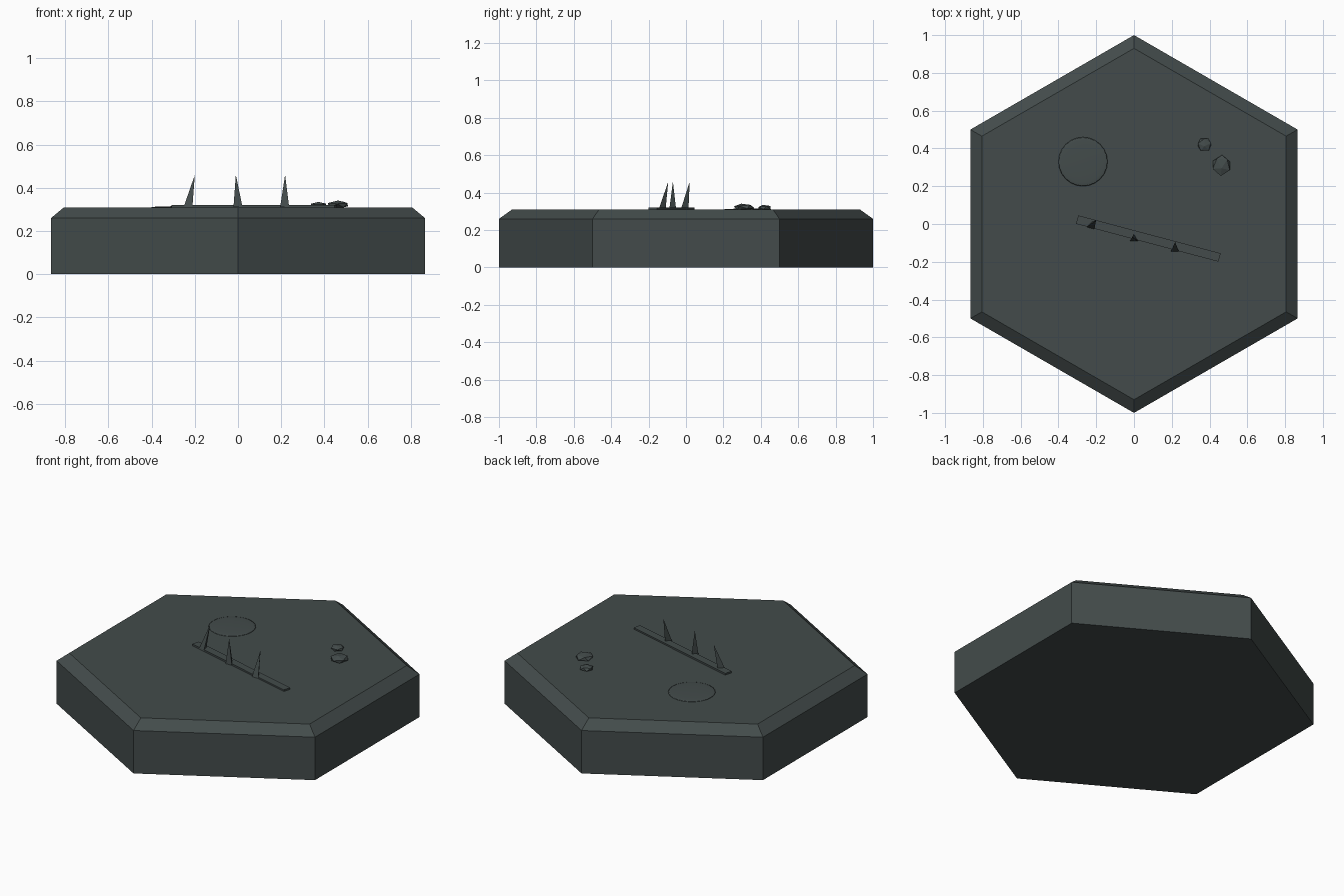
import bpy, bmesh
from math import radians
from mathutils import Matrix, Vector

cube = bpy.data.objects.get("Cube")
if cube:
    bpy.data.objects.remove(cube, do_unlink=True)

slate = bpy.data.materials.new("dark_slate")
slate.use_nodes = True
COLOR = (0.056, 0.071, 0.070, 1)
slate.diffuse_color = COLOR
bsdf = slate.node_tree.nodes["Principled BSDF"]
bsdf.inputs["Base Color"].default_value = COLOR
bsdf.inputs["Roughness"].default_value = 0.9


def finish(name, bm, smooth=False):
    bmesh.ops.recalc_face_normals(bm, faces=bm.faces)
    for f in bm.faces:
        f.smooth = smooth
    mesh = bpy.data.meshes.new(name)
    bm.to_mesh(mesh)
    bm.free()
    mesh.materials.append(slate)
    obj = bpy.data.objects.new(name, mesh)
    bpy.context.collection.objects.link(obj)
    return obj


def place(loc, scale, tilt=0, turn=0):
    return (Matrix.Translation(loc) @ Matrix.Diagonal((*scale, 1))
            @ Matrix.Rotation(radians(tilt), 4, 'X') @ Matrix.Rotation(radians(turn), 4, 'Z'))


# Hexagonal slab with a chamfered top rim
TOP = 0.31
bm = bmesh.new()
bmesh.ops.create_circle(bm, cap_ends=True, radius=1, segments=6)
face = bm.faces[:][0]
for z, radius in ((0.26, 1), (TOP, 0.93)):
    ext = bmesh.ops.extrude_face_region(bm, geom=[face])
    old = face
    face = next(g for g in ext["geom"] if isinstance(g, bmesh.types.BMFace))
    if z == TOP:
        bm.faces.remove(old) if old.is_valid else None
    for v in face.verts:
        xy = Vector((v.co.x, v.co.y, 0)).normalized() * radius
        v.co = (xy.x, xy.y, z)
# close the underside if the extrusion opened it
bmesh.ops.holes_fill(bm, edges=[e for e in bm.edges if e.is_boundary], sides=6)
# put a corner at the front and the back
if max(abs(v.co.y) for v in bm.verts) < 0.99:
    bmesh.ops.rotate(bm, verts=bm.verts, matrix=Matrix.Rotation(radians(30), 3, 'Z'))
finish("hex_slab", bm)

# Thin plank lying across the top
bm = bmesh.new()
bmesh.ops.create_cube(bm, size=1, matrix=Matrix.Translation((0.076, -0.077, TOP + 0.003))
                      @ Matrix.Rotation(radians(-14.9), 4, 'Z')
                      @ Matrix.Diagonal((0.78, 0.046, 0.014, 1)))
finish("plank", bm)

# Three-sided leaning spikes: base centre, tip, turn of the base
SPIKES = {
    "left_spike": ((-0.228, -0.01), (-0.2, 0.02), -45),
    "middle_spike": ((0.0, -0.077), (-0.01, -0.07), 90),
    "right_spike": ((0.216, -0.133), (0.218, -0.095), 90),
}
for name, (base, tip, turn) in SPIKES.items():
    bm = bmesh.new()
    rot = Matrix.Rotation(radians(turn), 3, 'Z')
    third = Matrix.Rotation(radians(120), 3, 'Z')
    arm = rot @ Vector((0.024, 0, 0))
    ring = []
    for _ in range(3):
        ring.append(bm.verts.new(Vector((*base, TOP + 0.002)) + arm))
        arm = third @ arm
    apex = bm.verts.new((*tip, 0.46))
    bm.faces.new(ring)
    for i in range(3):
        bm.faces.new((ring[i], ring[(i + 1) % 3], apex))
    finish(name, bm)

# Flattened faceted pebbles
PEBBLES = {
    "small_pebble": ((0.373, 0.42, 0.319), (0.04, 0.04, 0.016), 12, 20),
    "large_pebble": ((0.463, 0.31, 0.322), (0.053, 0.057, 0.02), 15, 50),
}
for name, (loc, scale, tilt, turn) in PEBBLES.items():
    bm = bmesh.new()
    bmesh.ops.create_icosphere(bm, subdivisions=1, radius=1,
                               matrix=place(loc, scale, tilt, turn))
    finish(name, bm)

# Very shallow mound
bm = bmesh.new()
bmesh.ops.create_uvsphere(bm, u_segments=24, v_segments=12, radius=1,
                          matrix=place((-0.27, 0.33, TOP), (0.13, 0.13, 0.005)))
finish("shallow_mound", bm, smooth=True)
